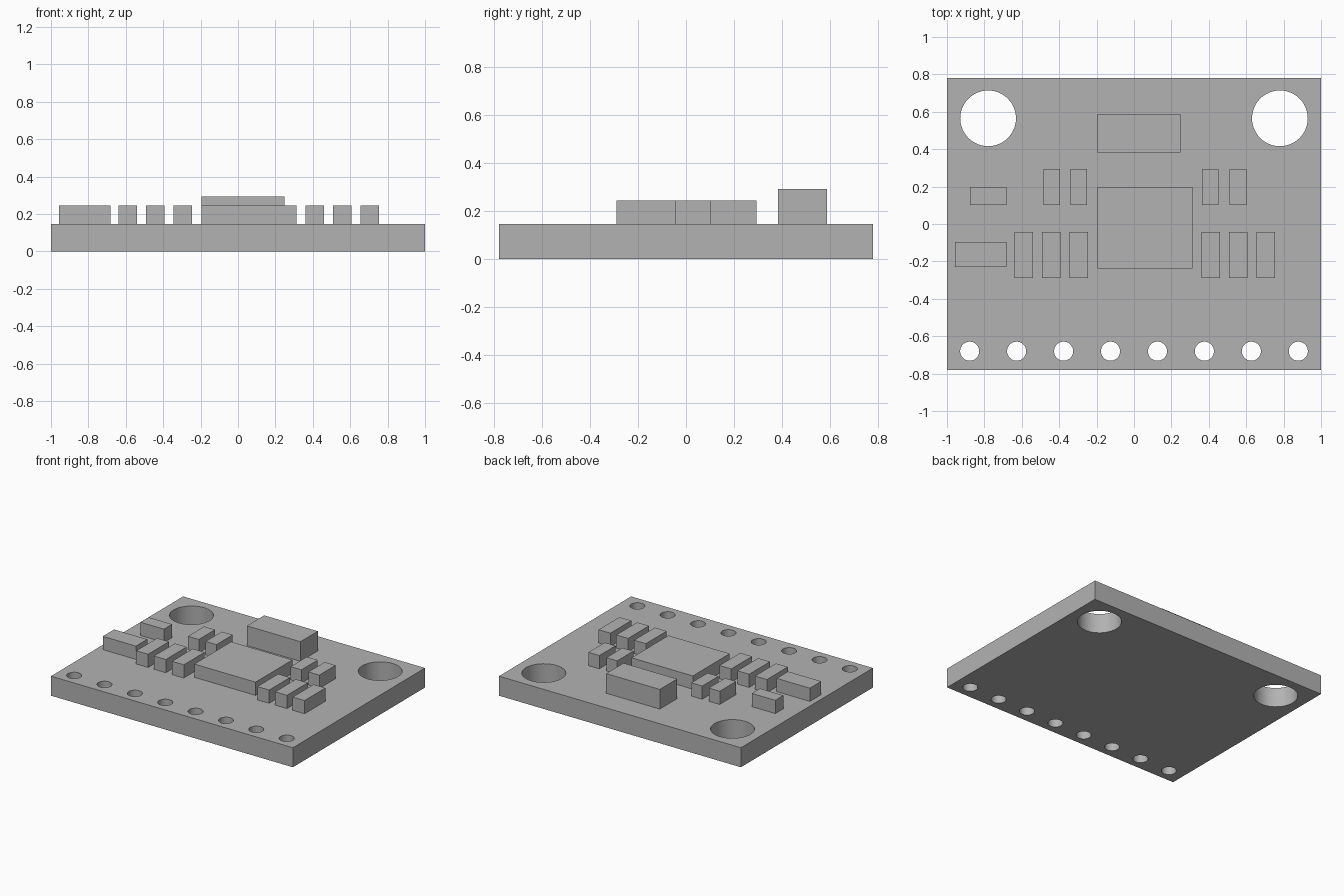
import bpy, bmesh, math
from mathutils import Matrix

if "Cube" in bpy.data.objects:
    bpy.data.objects.remove(bpy.data.objects["Cube"])

BOARD_TOP = 0.146
PART_TOP = 0.245

grey = bpy.data.materials.new("plain grey")
grey.diffuse_color = (0.45, 0.45, 0.45, 1)
grey.use_nodes = True
grey.node_tree.nodes["Principled BSDF"].inputs["Base Color"].default_value = grey.diffuse_color


def make_object(name, bm):
    mesh = bpy.data.meshes.new(name)
    bm.to_mesh(mesh)
    bm.free()
    mesh.materials.append(grey)
    ob = bpy.data.objects.new(name, mesh)
    bpy.context.collection.objects.link(ob)
    return ob


def box(name, x0, x1, y0, y1, z0, z1):
    bm = bmesh.new()
    m = Matrix.Translation(((x0 + x1) / 2, (y0 + y1) / 2, (z0 + z1) / 2))
    m = m @ Matrix.Diagonal((x1 - x0, y1 - y0, z1 - z0, 1))
    bmesh.ops.create_cube(bm, size=1, matrix=m)
    return make_object(name, bm)


# Circuit board
board = box("circuit_board", -1, 1, -0.78, 0.78, 0, BOARD_TOP)

# Through holes: two mounting holes and a row of eight pin holes
holes = [(s * 0.78, 0.565, 0.149) for s in (-1, 1)]
holes += [((i - 3.5) * 0.251, -0.68, 0.051) for i in range(8)]
bm = bmesh.new()
for x, y, r in holes:
    bmesh.ops.create_cone(bm, cap_ends=True, segments=48, radius1=r, radius2=r,
                          depth=0.5, matrix=Matrix.Translation((x, y, 0.07)))
cutter = make_object("hole_cutter", bm)
cutter.hide_render = True

mod = board.modifiers.new("holes", 'BOOLEAN')
mod.operation = 'DIFFERENCE'
mod.solver = 'EXACT'
mod.object = cutter
bpy.context.view_layer.objects.active = board
board.select_set(True)
bpy.ops.object.modifier_apply(modifier=mod.name)
bpy.data.objects.remove(cutter)
bpy.ops.object.shade_smooth_by_angle(angle=math.radians(30))

# Main chip and the taller connector behind it
box("main_chip", -0.195, 0.312, -0.238, 0.198, BOARD_TOP, PART_TOP)
box("tall_connector", -0.195, 0.248, 0.383, 0.588, BOARD_TOP, 0.293)

# Two sideways parts on the left
box("left_part_back", -0.877, -0.683, 0.102, 0.198, BOARD_TOP, PART_TOP)
box("left_part_front", -0.957, -0.683, -0.23, -0.096, BOARD_TOP, PART_TOP)

# Front row of larger capacitors
for i, x in enumerate((-0.59, -0.443, -0.295, 0.411, 0.558, 0.704)):
    box(f"front_capacitor_{i + 1}", x - 0.049, x + 0.049, -0.289, -0.043,
        BOARD_TOP, PART_TOP)

# Back row of smaller resistors
for i, x in enumerate((-0.44, -0.295, 0.408, 0.556)):
    box(f"back_resistor_{i + 1}", x - 0.045, x + 0.045, 0.102, 0.294,
        BOARD_TOP, PART_TOP)
